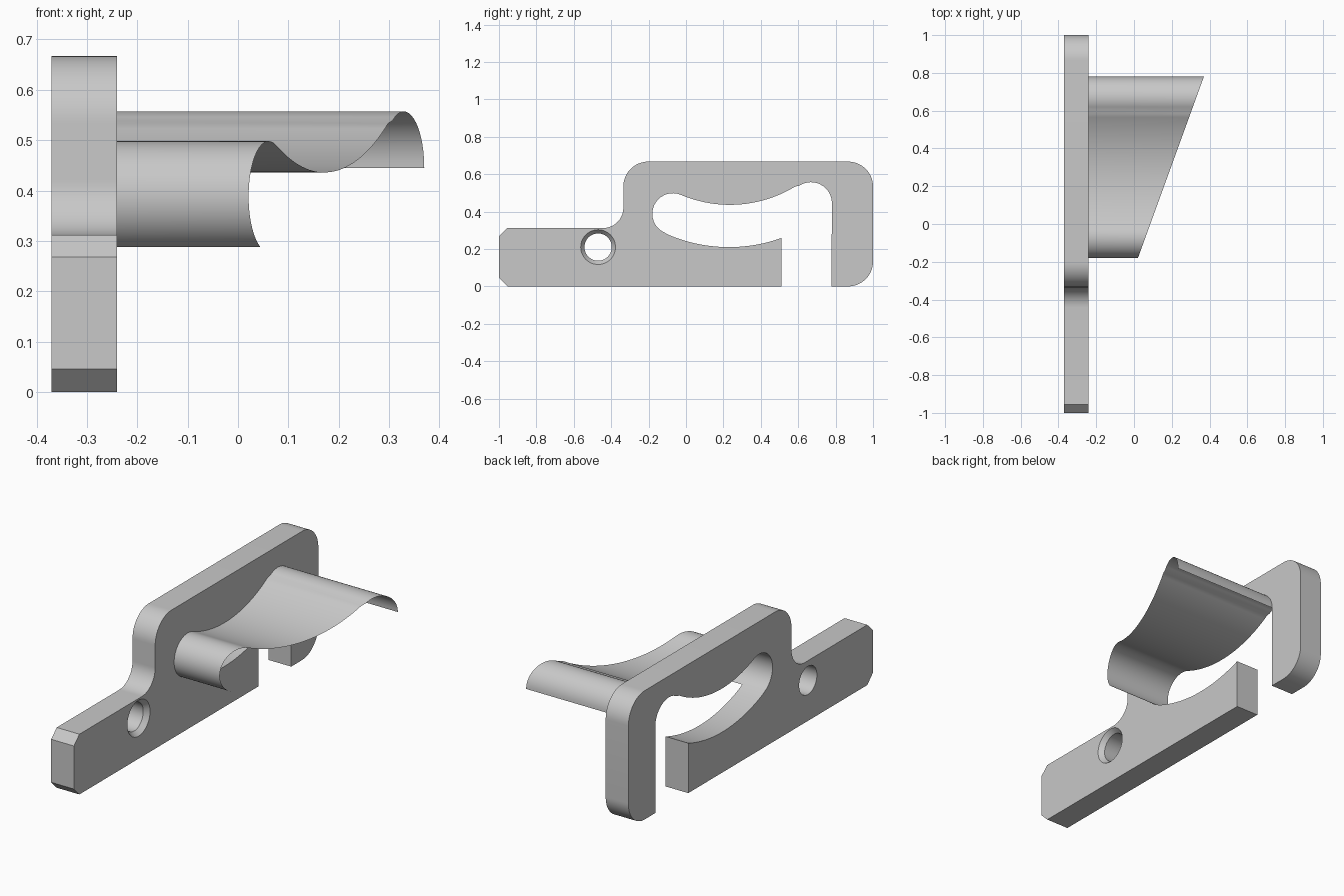
import bpy
import bmesh
from math import radians, cos, sin

cube = bpy.data.objects.get("Cube")
if cube:
    bpy.data.objects.remove(cube, do_unlink=True)

grey = bpy.data.materials.new("plain grey")
grey.use_nodes = True
colour = (0.58, 0.58, 0.58, 1)
grey.diffuse_color = colour
grey.node_tree.nodes["Principled BSDF"].inputs["Base Color"].default_value = colour

PLATE_OUTER, PLATE_INNER = -0.37, -0.24


def arc(cy, cz, r, start, end, steps=16):
    """Points (y, z) along an arc, angles in degrees."""
    angles = [radians(start + (end - start) * i / steps) for i in range(steps + 1)]
    return [(cy + r * cos(a), cz + r * sin(a)) for a in angles]


def loop(bm, points, x):
    """Closed ring of vertices and edges at a given x."""
    verts = [bm.verts.new((x, y, z)) for y, z in points]
    edges = [bm.edges.new((v, verts[i - 1])) for i, v in enumerate(verts)]
    return verts, edges


def wall(bm, a, b, closed=True):
    """Strip of quads between two matching rows of vertices."""
    for i in range(0 if closed else 1, len(a)):
        bm.faces.new((a[i - 1], a[i], b[i], b[i - 1]))


def finish(bm, name):
    bmesh.ops.recalc_face_normals(bm, faces=bm.faces[:])
    mesh = bpy.data.meshes.new(name)
    bm.to_mesh(mesh)
    bm.free()
    mesh.materials.append(grey)
    obj = bpy.data.objects.new(name, mesh)
    bpy.context.collection.objects.link(obj)
    bpy.ops.object.select_all(action='DESELECT')
    obj.select_set(True)
    bpy.context.view_layer.objects.active = obj
    bpy.ops.object.shade_smooth_by_angle(angle=radians(30))
    return obj


# Curve shared by the slot's upper edge and the projecting sheet
sheet_curve = (
    arc(0.668, 0.445, 0.112, 0, 123)
    + arc(0.235, 1.106, 0.67, 303, 247, 32)[1:-1]
    + arc(-0.07, 0.388, 0.11, 67, 245, 24)
)

# Plate outline: chamfered bar, stepped up into a rounded hook
outline = (
    [(-0.955, 0), (-1, 0.045), (-1, 0.268), (-0.955, 0.312)]
    + arc(-0.443, 0.42, 0.108, 270, 360)
    + arc(-0.202, 0.534, 0.133, 180, 90)
    + arc(0.867, 0.534, 0.133, 90, 0)
    + arc(0.867, 0.133, 0.133, 0, -90)
    + [(0.778, 0)]
    + sheet_curve
    + arc(0.23, 1.04, 0.83, 245.5, 289.7, 28)[1:]
    + [(0.51, 0)]
)

# Plate with a countersunk hole
bm = bmesh.new()
outer_a, edges_a = loop(bm, outline, PLATE_OUTER)
outer_b, edges_b = loop(bm, outline, PLATE_INNER)
hole = arc(-0.47, 0.21, 0.073, 0, 360, 48)[:-1]
rim = arc(-0.47, 0.21, 0.093, 0, 360, 48)[:-1]
hole_a, hole_edges = loop(bm, hole, PLATE_OUTER)
hole_mid, _ = loop(bm, hole, PLATE_INNER - 0.025)
hole_b, rim_edges = loop(bm, rim, PLATE_INNER)
bmesh.ops.triangle_fill(bm, edges=edges_a + hole_edges, use_beauty=True)
bmesh.ops.triangle_fill(bm, edges=edges_b + rim_edges, use_beauty=True)
wall(bm, outer_a, outer_b)
wall(bm, hole_a, hole_mid)
wall(bm, hole_mid, hole_b)
finish(bm, "hook_plate")

# Thin curved sheet, cut off at a slant
bm = bmesh.new()
root = [bm.verts.new((PLATE_INNER, y, z)) for y, z in sheet_curve]
tip = [bm.verts.new((0.021 + (y + 0.18) * 0.3635, y, z)) for y, z in sheet_curve]
wall(bm, root, tip, closed=False)
sheet = finish(bm, "curved_sheet")
# Turn the sheet's outside upward
if sum(p.normal.z for p in sheet.data.polygons) < 0:
    sheet.data.flip_normals()
